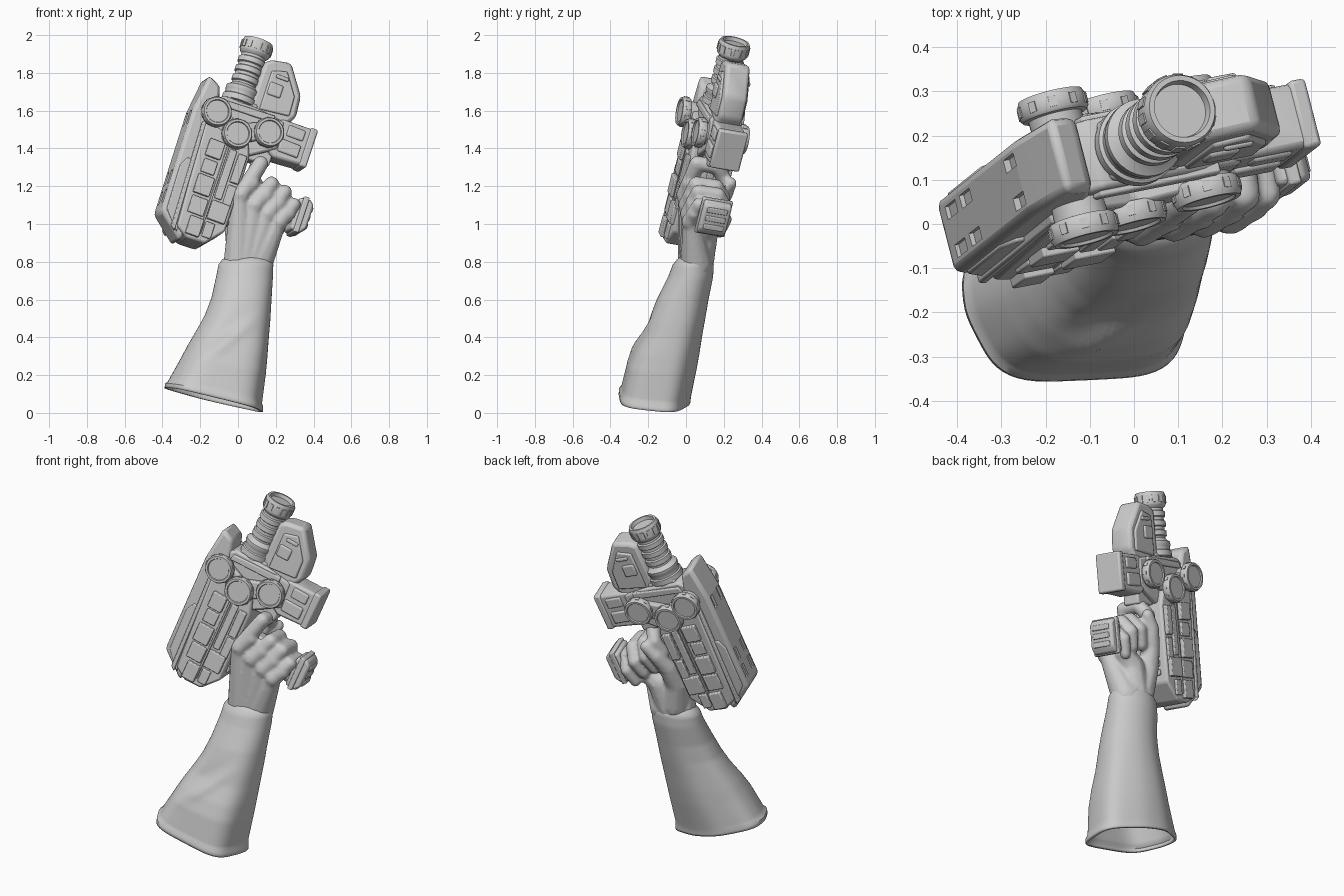
import bpy, bmesh, math
from mathutils import Vector, Matrix

if "Cube" in bpy.data.objects:
    bpy.data.objects.remove(bpy.data.objects["Cube"])

# Tilted frame of the device: X across, Y through its thickness, Z along the barrel
ZD = Vector((0.305, 0.235, 0.925)).normalized()
YD = Vector((-0.245, 0.953, -0.163))
YD = (YD - ZD * YD.dot(ZD)).normalized()
XD = YD.cross(ZD)
M = Matrix((XD, YD, ZD)).transposed().to_4x4()
M.translation = Vector((-0.20, 0.025, 1.045))


def link(name, me):
    ob = bpy.data.objects.new(name, me)
    bpy.context.collection.objects.link(ob)
    return ob


def finish(name, bm, local=True, bevel=0.0, mirror=False):
    bmesh.ops.recalc_face_normals(bm, faces=bm.faces)
    me = bpy.data.meshes.new(name)
    bm.to_mesh(me)
    bm.free()
    ob = link(name, me)
    if local:
        ob.matrix_world = M
    if mirror:
        m = ob.modifiers.new("mirror", 'MIRROR')
        m.use_axis = (False, True, False)
    if bevel:
        b = ob.modifiers.new("bevel", 'BEVEL')
        b.width, b.segments, b.limit_method = bevel, 2, 'ANGLE'
    return ob


def prism(name, pts, b0, b1, bevel=0.008, mirror=False):
    bm = bmesh.new()
    loft(bm, [[(a, b, c) for a, c in pts] for b in (b0, b1)])
    return finish(name, bm, True, bevel, mirror)


def box(name, a0, a1, c0, c1, b0, b1, bevel=0.006, mirror=False):
    return prism(name, [(a0, c0), (a1, c0), (a1, c1), (a0, c1)], b0, b1, bevel, mirror)


def loft(bm, rings, cap0=True, cap1=True):
    vs = [[bm.verts.new(p) for p in r] for r in rings]
    n = len(vs[0])
    for r, s in zip(vs, vs[1:]):
        for i in range(n):
            bm.faces.new((r[i], r[(i + 1) % n], s[(i + 1) % n], s[i]))
    if cap0:
        bm.faces.new(vs[0])
    if cap1:
        bm.faces.new(vs[-1])


def lathe(name, profile, place, n=40, mirror=False, lugs=0, lug=None):
    """Revolve (radius, height) pairs; place(x, y, h) puts points in the device frame."""
    bm = bmesh.new()
    ang = [2 * math.pi * i / n for i in range(n)]
    loft(bm, [[place(r * math.cos(t), r * math.sin(t), h) for t in ang] for r, h in profile])
    for k in range(lugs):
        r0, r1, h0, h1, w = lug
        t = 2 * math.pi * k / lugs
        u, v = Vector((math.cos(t), math.sin(t))), Vector((-math.sin(t), math.cos(t)))
        quad = [u * r0 - v * w, u * r1 - v * w, u * r1 + v * w, u * r0 + v * w]
        loft(bm, [[place(q.x, q.y, h) for q in quad] for h in (h0, h1)])
    return finish(name, bm, True, 0, mirror)


# Ribbed barrel with notched muzzle and recessed mouth
prof = [(.08, .45), (.08, .64), (.094, .645), (.094, .675), (.086, .68), (.086, .70), (.09, .705),
        (.09, .725), (.076, .735)]
for i in range(3):
    h = .745 + i * .053
    prof += [(.066, h), (.066, h + .01), (.075, h + .015), (.075, h + .042), (.066, h + .047)]
prof += [(.066, .912), (.08, .925), (.084, .935), (.084, .985), (.078, 1.0), (.066, 1.0), (.062, .98)]
lathe("barrel", prof, lambda x, y, h: (x + .005, y, h), 40, False, 14, (.07, .087, .94, .98, .011))

# Long shroud along the left side, with slots in its outer edge
shroud = prism("shroud", [(-.225, -.07), (-.232, .51), (-.205, .715), (-.13, .68), (-.08, .5),
                          (-.06, -.14), (-.08, -.19)], -.088, .088, .02)
bm = bmesh.new()
for c in (.02, .13, .47):
    for b in (-.045, .045):
        loft(bm, [[(-.25, y, z), (-.216, y, z), (-.216, y, z + .075), (-.25, y, z + .075)]
                  for y, z in ((b - .015, c - .037), (b + .015, c - .037))])
cutter = finish("slot_cutter", bm)
cutter.hide_render = True
cutter.hide_set(True)
mod = shroud.modifiers.new("slots", 'BOOLEAN')
mod.operation, mod.object, mod.solver = 'DIFFERENCE', cutter, 'EXACT'
prism("shroud_cheek", [(-.2, -.05), (-.205, .2), (-.18, .25), (-.14, .25), (-.11, -.15)], -.097, -.08, .006, True)
prism("shroud_rib", [(-.15, -.13), (-.165, .46), (-.145, .47), (-.125, -.15)], -.108, -.08, .006, True)

# Main body and its raised panels, mirrored on both faces
prism("main_body", [(-.12, -.12), (-.05, -.165), (.05, -.16), (.135, -.06), (.135, .36),
                    (.1, .46), (-.15, .46)], -.11, .11, .012)
panels = [(-.10, -.015, .29, .385), (-.095, -.02, .20, .275), (-.10, -.01, .08, .185),
          (-.095, -.005, -.03, .065), (-.07, .005, -.145, -.045), (.02, .06, .09, .37),
          (.072, .118, .20, .36), (.072, .118, .06, .185), (.015, .115, -.03, .075), (.02, .07, -.13, -.045)]
for i, (a0, a1, c0, c1) in enumerate(panels):
    box(f"body_panel_{i}", a0, a1, c0, c1, -.122 if i % 2 else -.132, -.09, .005, True)
for i in range(5):
    box(f"body_fin_{i}", .13, .147, -.02 + i * .05, .012 + i * .05, -.07, .07, .005)
box("spine_rail", .0, .012, -.12, .4, -.12, -.1, .003, True)

# Central block that carries the discs
prism("disc_block", [(-.17, .42), (-.17, .58), (-.09, .64), (.1, .64), (.26, .62), (.27, .47),
                     (.12, .37), (-.05, .37)], -.082, .082, .012)
prism("disc_bridge", [(-.13, .48), (-.1, .57), (.02, .52), (.17, .58), (.2, .5), (.03, .4)], -.112, -.07, .01, True)
prism("disc_strap", [(-.1, .58), (-.09, .615), (.2, .63), (.2, .59)], -.095, -.07, .006, True)

# Six notched discs, three per face; the outer one stands prouder
disc = [(.06, .06), (.062, .12), (.074, .122), (.08, .13), (.08, .155), (.074, .17), (.062, .17), (.059, .163)]
for i, (a, c, d) in enumerate([(-.118, .525, 0), (.027, .457, .02), (.19, .528, .03)]):
    lathe(f"disc_{i}", disc, lambda x, y, h, a=a, c=c, d=d: (a + x, d - h, c + y), 36, True,
          10, (.07, .082, .132, .156, .009))

# Upper right block beside the barrel
prism("upper_block", [(.06, .5), (.06, .895), (.1, .92), (.2, .94), (.305, .79), (.315, .67),
                      (.27, .6), (.26, .5)], -.066, .066, .02)
prism("upper_plate", [(.11, .64), (.11, .86), (.19, .885), (.27, .77), (.275, .66)], -.077, -.05, .008, True)
box("upper_latch", .12, .195, .73, .8, -.087, -.07, .008, True)
box("upper_vent", .14, .21, .83, .85, -.086, -.07, .006, True)
box("barrel_saddle", -.07, .1, .6, .66, -.07, .07, .012)

# Right side box with bands
prism("side_box", [(.2, .46), (.26, .42), (.44, .435), (.44, .64), (.25, .635), (.2, .6)], -.075, .075, .014)
box("side_box_end", .405, .447, .428, .645, -.08, .08, .01)
box("side_box_panel", .27, .385, .46, .53, -.087, -.06, .008, True)
box("side_box_panel_upper", .29, .385, .555, .615, -.084, -.06, .008, True)

# Trigger area and grip
box("trigger_frame", .12, .26, .37, .46, -.05, .05, .01)
box("trigger", .17, .2, .24, .38, -.018, .018, .006)
box("grip", .1, .5, .13, .25, -.06, .05, .025)
prism("grip_end", [(.465, .09), (.525, .085), (.55, .12), (.55, .25), (.525, .275), (.465, .265)], -.085, .065, .012)
for i in range(3):
    box(f"grip_end_rib_{i}", .54, .556, .12 + i * .047, .15 + i * .047, -.065, .045, .005)
box("grip_end_band", .485, .515, .08, .28, -.092, .072, .006)

# Gloved hand: overlapping copies of one small ball, fused by a voxel remesh
bm = bmesh.new()
bmesh.ops.create_icosphere(bm, subdivisions=2, radius=1.03)
ball_v = [v.co.copy() for v in bm.verts]
ball_f = [[v.index for v in f.verts] for f in bm.faces]
bm.free()
hand_v, hand_f = [], []


def limb(points):
    """Chain of balls through (position, radius) pairs."""
    for (p, r), (q, s) in zip(points, points[1:]):
        p, q = Vector(p), Vector(q)
        n = max(2, int((q - p).length / .016))
        for k in range(n + 1):
            c, rad, base = p.lerp(q, k / n), r + (s - r) * k / n, len(hand_v)
            hand_v.extend(c + v * rad for v in ball_v)
            hand_f.extend([base + i for i in f] for f in ball_f)


def dev(a, b, c):
    return M @ Vector((a, b, c))


fingers = [(.205, .16, .32, .041), (.295, .135, .28, .042), (.375, .115, .265, .04), (.445, .095, .22, .036)]
for i, (a, ck, ct, r) in enumerate(fingers):
    wrist = Vector((.005, .04, .79)).lerp(Vector((.10, .055, .79)), i / 3)
    limb([(wrist, .084), (dev(a - .055, -.09, ck), .047), (dev(a - .012, -.10, (ck + ct) / 2), r)])
    bend = ct + (.045 if i == 0 else 0)
    limb([(dev(a - .05, -.10, ck), .046), (dev(a, -.09, bend - .005), r), (dev(a + .01, .015, bend), r),
          (dev(a + .005, .07, bend - .06), r * .95), (dev(a - .01, .06, bend - .14), r * .85)])
# heel of the palm and thumb
limb([((.05, .07, .80), .078), ((.10, .10, .95), .07), ((.17, .12, 1.0), .055)])
limb([((.015, .075, .83), .075), ((-.01, .10, .97), .062), ((.01, .155, 1.08), .05),
      ((.05, .21, 1.16), .04), ((.10, .235, 1.215), .034)])
me = bpy.data.meshes.new("gloved_hand")
me.from_pydata(hand_v, [], hand_f)
glove = link("gloved_hand", me)
rm = glove.modifiers.new("fuse", 'REMESH')
rm.mode, rm.voxel_size, rm.use_smooth_shade = 'VOXEL', .01, True
sm = glove.modifiers.new("soften", 'SMOOTH')
sm.factor, sm.iterations = .5, 4

# Flared sleeve with folds, open at the hem: z, x0, x1, y0, y1
sec = [(.83, -.06, .155, -.025, .12), (.81, -.085, .178, -.05, .138), (.785, -.103, .187, -.07, .147),
       (.72, -.115, .185, -.095, .143), (.6, -.14, .178, -.155, .118), (.5, -.175, .172, -.195, .10),
       (.42, -.215, .165, -.228, .085), (.33, -.262, .158, -.28, .07), (.25, -.3, .15, -.315, .055),
       (.11, -.368, .13, -.348, .025), (.095, -.382, .136, -.36, .022), (.07, -.385, .136, -.362, .02)]
rings = []
for s0, s1 in zip(sec, sec[1:]):
    n = max(1, round((s0[0] - s1[0]) / .015))
    rings += [[u + (v - u) * k / n for u, v in zip(s0, s1)] for k in range(n)]
rings.append(sec[-1])


def sleeve_ring(z, x0, x1, y0, y1):
    out, cx, cy = [], (x0 + x1) / 2, (y0 + y1) / 2
    t = min(1, max(0, (.80 - z) / .72))
    e = 1 - .18 * t
    for i in range(80):
        th = 2 * math.pi * i / 80
        c, s = math.cos(th), math.sin(th)
        k = 1 + .035 * t * (math.cos(5 * (th - math.radians(240))) - .3)
        x = cx + (x1 - x0) / 2 * k * math.copysign(abs(c) ** e, c)
        y = cy + (y1 - y0) / 2 * k * math.copysign(abs(s) ** e, s)
        zz = z - t * (.24 * (x - cx) + .07 * (y - cy))
        # soft diagonal crease across the front
        u, v = (x + .17) * .79 + (zz - .29) * .61, -(x + .17) * .61 + (zz - .29) * .79
        if s < 0:
            w = -s * math.exp(-((u - .15) / .13) ** 2)
            y -= w * (.014 * math.exp(-(v / .028) ** 2) - .01 * math.exp(-((v - .06) / .035) ** 2))
        out.append((x, y, zz))
    return out


bm = bmesh.new()
loft(bm, [sleeve_ring(*r) for r in rings], True, False)
sleeve = finish("sleeve", bm, False)
so = sleeve.modifiers.new("thickness", 'SOLIDIFY')
so.thickness = .014

# Smooth shading with sharp machine edges
for ob in bpy.data.objects:
    ob.select_set(ob.type == 'MESH' and ob not in (cutter, glove))
bpy.context.view_layer.objects.active = sleeve
bpy.ops.object.shade_smooth_by_angle(angle=math.radians(40))
